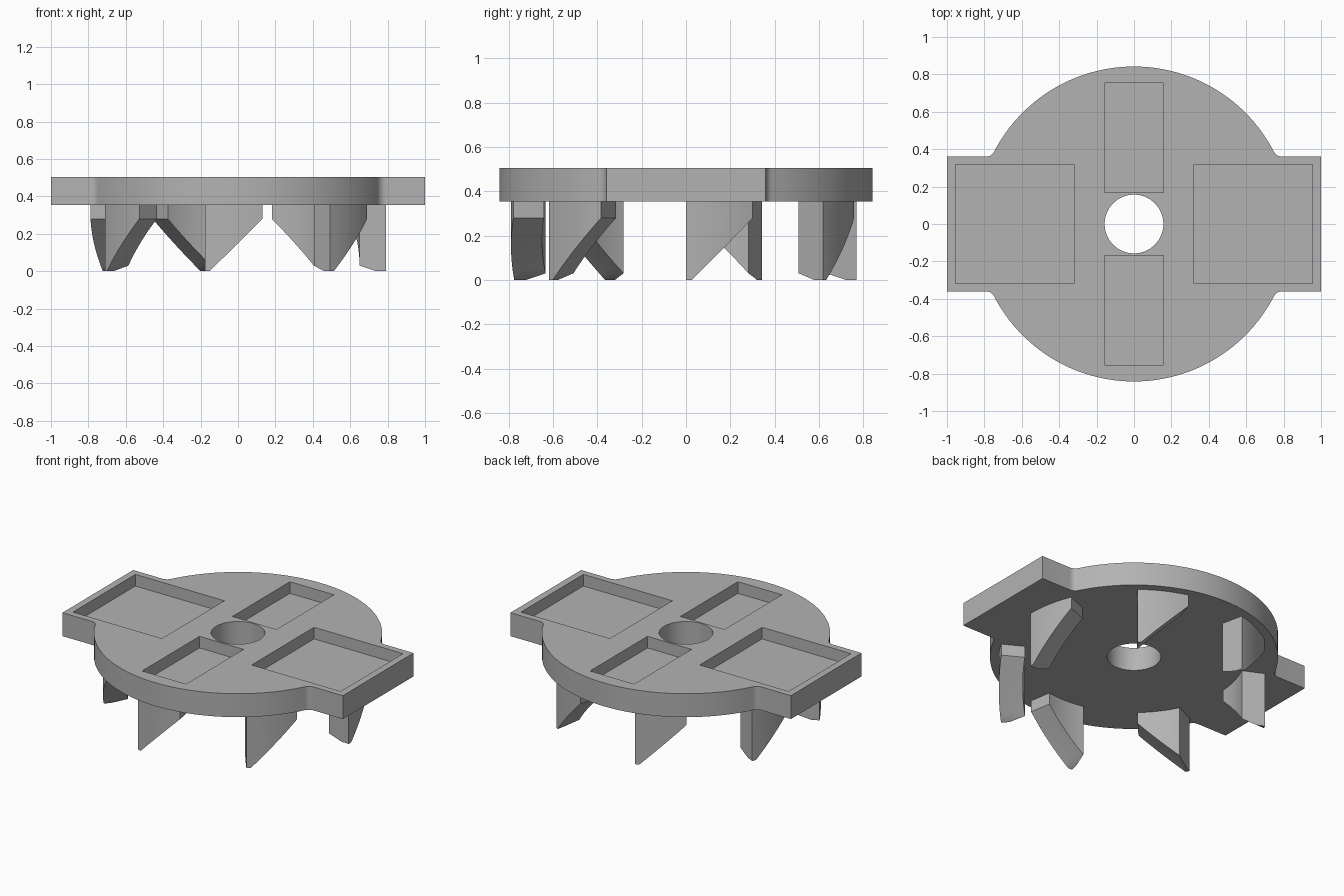
import bpy, bmesh
from math import sin, cos, pi, radians, sqrt, atan2

if "Cube" in bpy.data.objects:
    bpy.data.objects.remove(bpy.data.objects["Cube"])

grey = bpy.data.materials.new("plain_grey")
grey.use_nodes = True
GREY = (0.45, 0.45, 0.45, 1)
grey.diffuse_color = GREY
grey.node_tree.nodes["Principled BSDF"].inputs["Base Color"].default_value = GREY

PLATE_LOW, PLATE_TOP = 0.354, 0.505
DISC_R, TAB_HALF, FILLET = 0.842, 0.36, 0.05
TEETH, INNER, OUTER, SPAN = 7, 0.65, 0.79, radians(22.4)


def finish(name, bm):
    bmesh.ops.recalc_face_normals(bm, faces=bm.faces)
    mesh = bpy.data.meshes.new(name)
    bm.to_mesh(mesh)
    bm.free()
    mesh.materials.append(grey)
    obj = bpy.data.objects.new(name, mesh)
    bpy.context.collection.objects.link(obj)
    return obj


def prism(name, outline, low, high):
    bm = bmesh.new()
    face = bm.faces.new([bm.verts.new((x, y, low)) for x, y in outline])
    top = bmesh.ops.extrude_face_region(bm, geom=[face])["geom"]
    verts = [v for v in top if isinstance(v, bmesh.types.BMVert)]
    bmesh.ops.translate(bm, verts=verts, vec=(0, 0, high - low))
    return finish(name, bm)


def arc(cx, cy, r, a, b, steps):
    return [(cx + r * cos(a + (b - a) * i / steps), cy + r * sin(a + (b - a) * i / steps))
            for i in range(steps + 1)]


def box(x0, x1, y0, y1):
    return [(x0, y0), (x1, y0), (x1, y1), (x0, y1)]


def select_only(obj):
    bpy.ops.object.select_all(action="DESELECT")
    obj.select_set(True)
    bpy.context.view_layer.objects.active = obj


# Round plate with two square tabs joined by small concave fillets
fy = TAB_HALF + FILLET
fx = sqrt((DISC_R + FILLET) ** 2 - fy ** 2)
turn = atan2(fy, fx)
quarter = [(1, TAB_HALF)] + arc(fx, fy, FILLET, -pi / 2, turn - pi, 8)
quarter += arc(0, 0, DISC_R, turn, pi / 2, 24)[1:]
half = quarter + [(-x, y) for x, y in reversed(quarter[:-1])]
plate = prism("base_plate", half + [(-x, -y) for x, y in half], PLATE_LOW, PLATE_TOP)

# Centre hole and four shallow pockets
floor = PLATE_TOP - 0.075
cutters = [prism("hole_cutter", arc(0, 0, 0.157, 0, 2 * pi, 64)[:-1], 0.2, 0.7)]
for s in (-1, 1):
    cutters.append(prism("tab_pocket_cutter", box(*sorted((s * 0.32, s * 0.955)), -0.318, 0.318), floor, 0.7))
    cutters.append(prism("slot_pocket_cutter", box(-0.157, 0.157, *sorted((s * 0.168, s * 0.753))), floor, 0.7))
for cutter in cutters:
    cutter.hide_render = True
    select_only(plate)
    mod = plate.modifiers.new("cut", "BOOLEAN")
    mod.operation, mod.solver, mod.object = "DIFFERENCE", "EXACT", cutter
    bpy.ops.object.modifier_apply(modifier=mod.name)
    bpy.data.objects.remove(cutter)


# Ramped teeth on a ring under the plate
def tooth(name, start):
    # Each radius has its own ramp start height, cut flat at the ground
    tracks = [(INNER, 0.03), (0.74, 0), (OUTER, -0.025)]
    steps = 12
    bm = bmesh.new()
    low, high = [], []
    for i in range(steps + 1):
        t = i / steps
        a = start + SPAN * t
        low.append([bm.verts.new((r * cos(a), r * sin(a), max(0, z + (0.28 - z) * t))) for r, z in tracks])
        high.append([bm.verts.new((r * cos(a), r * sin(a), PLATE_LOW)) for r, z in tracks])
    last = len(tracks) - 1
    for i in range(steps):
        for grid in (low, high):
            for j in range(last):
                bm.faces.new((grid[i][j], grid[i][j + 1], grid[i + 1][j + 1], grid[i + 1][j]))
        for j in (0, last):
            bm.faces.new((low[i][j], low[i + 1][j], high[i + 1][j], high[i][j]))
    for i in (0, steps):
        bm.faces.new(low[i] + high[i][::-1])
    return finish(name, bm)


parts = [plate] + [tooth(f"ramp_tooth_{k + 1}", 2 * pi * k / TEETH) for k in range(TEETH)]
for part in parts:
    select_only(part)
    bpy.ops.object.shade_smooth_by_angle(angle=radians(25))
